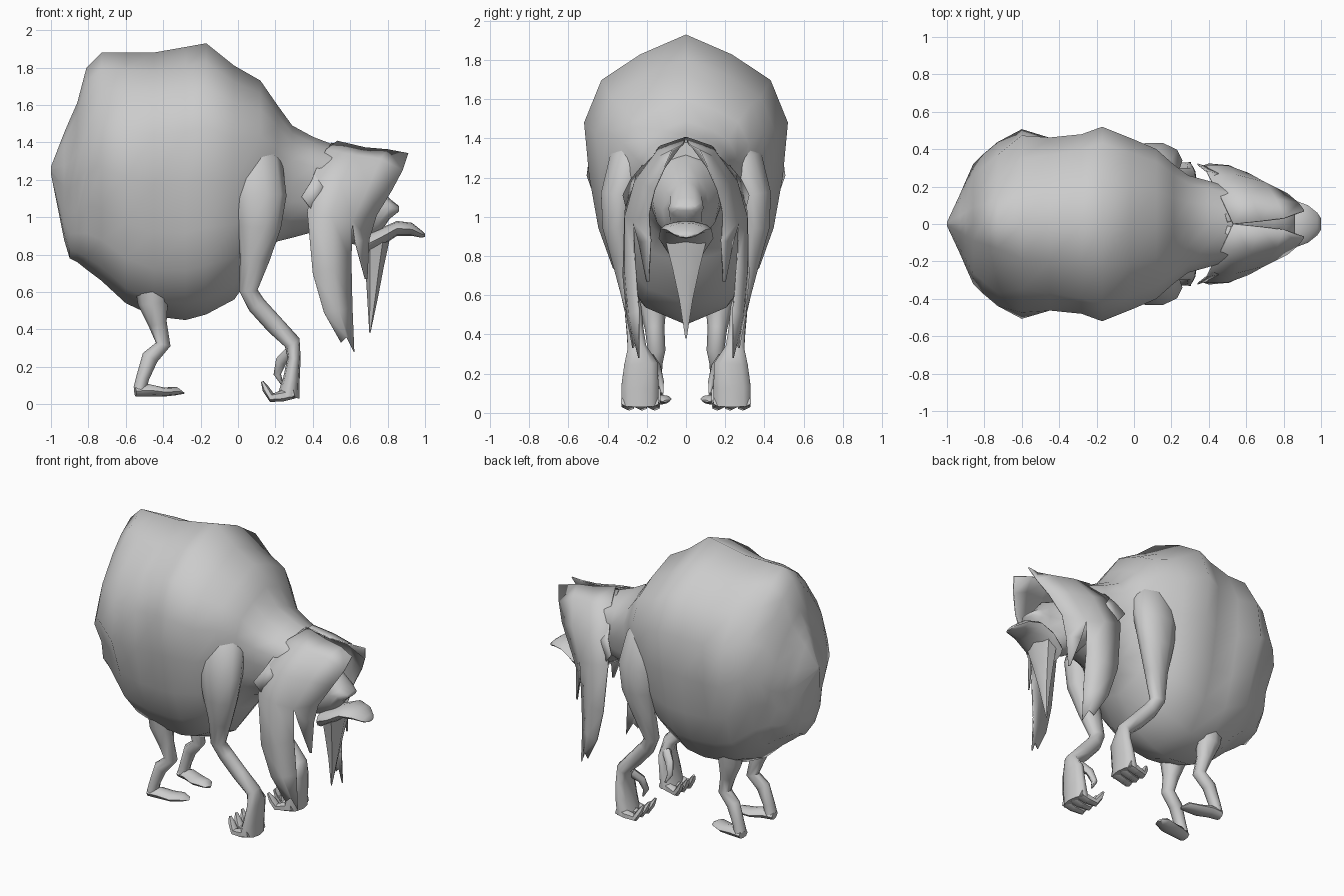
import bpy, bmesh
from math import sin, cos, pi
from mathutils import Vector

cube = bpy.data.objects.get("Cube")
if cube:
    bpy.data.objects.remove(cube)


def make_material(name, value):
    mat = bpy.data.materials.new(name)
    mat.use_nodes = True
    colour = (value, value, value, 1)
    mat.diffuse_color = colour
    mat.node_tree.nodes["Principled BSDF"].inputs["Base Color"].default_value = colour
    return mat


grey = make_material("plain grey", 0.6)


def finish(name, bm, mirrored=False, thickness=0, angle=60):
    """Turn the mesh into a smooth shaded object, mirrored left to right if asked."""
    bmesh.ops.recalc_face_normals(bm, faces=bm.faces)
    mesh = bpy.data.meshes.new(name)
    bm.to_mesh(mesh)
    bm.free()
    mesh.materials.append(grey)
    obj = bpy.data.objects.new(name, mesh)
    bpy.context.collection.objects.link(obj)
    if thickness:
        solid = obj.modifiers.new("thickness", "SOLIDIFY")
        solid.thickness = thickness
        solid.offset = 0
    if mirrored:
        mirror = obj.modifiers.new("mirror", "MIRROR")
        mirror.use_axis = (False, True, False)
        mirror.use_mirror_merge = False
    bpy.ops.object.select_all(action="DESELECT")
    obj.select_set(True)
    bpy.context.view_layer.objects.active = obj
    bpy.ops.object.shade_smooth_by_angle(angle=angle * pi / 180)
    return obj


def bridge(bm, rings):
    """Skin closed rings of points and cap both ends."""
    loops = [[bm.verts.new(p) for p in ring] for ring in rings]
    count = len(loops[0])
    for a, b in zip(loops, loops[1:]):
        for i in range(count):
            j = (i + 1) % count
            bm.faces.new((a[i], a[j], b[j], b[i]))
    bm.faces.new(loops[0])
    bm.faces.new(loops[-1])


def hull(name, stations, section):
    """Loft upright sections along x; a station is x, low, high, half width, blend.

    A section row is height, width and the width to blend towards."""
    bm = bmesh.new()
    rings = []
    for x, low, high, half, blend in stations:
        side = [(x, half * (w + (other - w) * blend), low + h * (high - low))
                for h, w, other in section]
        rings.append(side + [(x, -y, z) for x, y, z in side[-2:0:-1]])
    bridge(bm, rings)
    return finish(name, bm)


def limb(bm, path, sides=8):
    """Tube through x, y, z, thickness along the limb plane, thickness across."""
    points = [Vector(p[:3]) for p in path]
    rings = []
    for i, p in enumerate(points):
        along = (points[min(i + 1, len(points) - 1)] - points[max(i - 1, 0)]).normalized()
        deep = along.cross(Vector((0, 1, 0))).normalized()
        across = deep.cross(along)
        a, b = path[i][3:]
        rings.append([p + deep * a * cos(t) + across * b * sin(t)
                      for t in (2 * pi * k / sides for k in range(sides))])
    bridge(bm, rings)


def sheet(bm, rows):
    """Skin over rows of points."""
    grid = [[bm.verts.new(p) for p in row] for row in rows]
    for a, b in zip(grid, grid[1:]):
        for i in range(len(a) - 1):
            bm.faces.new((a[i], a[i + 1], b[i + 1], b[i]))


# Bulky body: egg shaped in front, pinched above and below the middle at the rear
egg = [(1, 0, 0), (.93, .45, .28), (.84, .83, .52), (.69, 1, .82), (.5, .95, 1),
       (.32, .86, .76), (.18, .72, .7), (.06, .43, .45), (0, 0, 0)]
hull("body", [
    (-1, 1.23, 1.27, .01, 1), (-.93, .88, 1.45, .16, 1), (-.9, .78, 1.52, .23, 1),
    (-.86, .76, 1.61, .32, 1), (-.81, .72, 1.8, .37, 1), (-.73, .66, 1.88, .44, .9),
    (-.6, .54, 1.88, .52, .5), (-.45, .47, 1.88, .48, .2), (-.28, .45, 1.91, .48, 0),
    (-.17, .48, 1.93, .52, 0), (-.02, .56, 1.81, .46, 0), (.12, .76, 1.73, .4, 0),
    (.21, .87, 1.6, .32, 0), (.29, .89, 1.49, .26, 0), (.4, .92, 1.43, .23, 0),
    (.53, .95, 1.38, .19, 0)], egg)

# Narrow head set back under the hair, with a jutting nose
oval = [(1, 0, 0), (.93, .5, .4), (.75, .87, .8), (.5, 1, 1),
        (.25, .87, .8), (.07, .5, .4), (0, 0, 0)]
hull("head", [
    (.45, .94, 1.34, .2, 0), (.58, .86, 1.3, .17, 0), (.66, .85, 1.22, .12, 0),
    (.75, .9, 1.18, .09, 0), (.81, .99, 1.1, .09, 0), (.86, 1.03, 1.06, .05, 0)], oval)

# Jutting lower lip, curled up and over
hull("lower_lip", [
    (.66, .78, .9, .1, 0), (.76, .84, .94, .14, 0), (.85, .9, .98, .13, 1),
    (.93, .9, .97, .1, 1), (.98, .89, .93, .06, 1), (1, .895, .91, .03, 1)], oval)

# Pointed chin tuft
bm = bmesh.new()
limb(bm, [(.74, 0, .88, .07, .12), (.73, 0, .74, .05, .08),
          (.72, 0, .58, .03, .04), (.705, 0, .38, .003, .004)], 6)
finish("chin_tuft", bm)

# Parted hair: a cap over the head whose lower edge runs into pointed locks
edge = [(.37, .31, 1.03), (.5, .31, 1), (.61, .27, .98), (.74, .19, 1.01)]
bm = bmesh.new()
sheet(bm, [
    [(.53, 0, 1.405), (.68, .015, 1.37), (.8, .03, 1.36), (.91, .07, 1.34)],
    [(.47, .13, 1.36), (.62, .15, 1.33), (.76, .13, 1.31), (.88, .11, 1.25)],
    [(.41, .25, 1.22), (.55, .26, 1.18), (.7, .22, 1.17), (.82, .16, 1.14)],
    edge])
sheet(bm, [
    edge[:3],
    [(.4, .32, .7), (.51, .31, .72), (.605, .26, .76)],
    [(.46, .3, .49), (.54, .29, .5), (.61, .24, .52)],
    [(.55, .27, .33), (.58, .26, .36), (.62, .24, .28)]])
sheet(bm, [
    edge[2:],
    [(.625, .24, .87), (.7, .18, .88)],
    [(.68, .2, .67), (.69, .19, .67)]])
bmesh.ops.remove_doubles(bm, verts=bm.verts, dist=0.001)
finish("hair", bm, True, 0.008)

# Thin strand sweeping back from the parting, tucked under the cap
bm = bmesh.new()
sheet(bm, [[(.5, .01, 1.395), (.56, .03, 1.38)], [(.44, .18, 1.31), (.52, .17, 1.29)],
           [(.39, .28, 1.19), (.48, .26, 1.15)], [(.34, .32, 1.11), (.4, .3, 1.03)]])
finish("back_strand", bm, True, 0.008)

# Front arm: shoulder sunk in the body, bent elbow, forearm and broad hand
bm = bmesh.new()
limb(bm, [
    (.06, .2, 1.42, .1, .08), (.08, .28, 1.27, .16, .12), (.11, .34, 1.1, .15, .1),
    (.11, .345, .95, .12, .085), (.09, .32, .78, .08, .06), (.055, .29, .61, .05, .045),
    (.1, .27, .53, .05, .045), (.2, .26, .42, .05, .045), (.29, .25, .33, .045, .05),
    (.3, .23, .25, .035, .09), (.285, .235, .13, .045, .1), (.27, .235, .04, .06, .1)], 10)
finish("front_arms", bm, True)

# Fingers curling back under the palm, with a thumb inside
bm = bmesh.new()
for y in (.17, .235, .3):
    limb(bm, [(.3, y, .06, .03, .035), (.24, y, .045, .03, .033),
              (.18, y - .01, .035, .025, .03), (.15, y - .02, .08, .02, .024),
              (.13, y - .03, .12, .008, .01)], 6)
limb(bm, [(.28, .19, .28, .03, .03), (.23, .15, .23, .03, .025),
          (.21, .13, .16, .02, .02), (.24, .12, .1, .006, .006)], 6)
finish("fingers", bm, True)

# Rear leg: thigh, knee forward, ankle back and long flat foot
bm = bmesh.new()
limb(bm, [
    (-.46, .17, .68, .1, .08), (-.455, .17, .54, .08, .07), (-.43, .16, .43, .05, .05),
    (-.4, .15, .32, .04, .045), (-.47, .16, .25, .045, .04), (-.51, .165, .14, .035, .04),
    (-.525, .165, .08, .035, .045)])
limb(bm, [
    (-.55, .17, .07, .028, .04), (-.48, .16, .075, .033, .05), (-.4, .14, .065, .025, .06),
    (-.33, .12, .07, .022, .05), (-.295, .1, .06, .006, .02)])
finish("rear_legs", bm, True)
